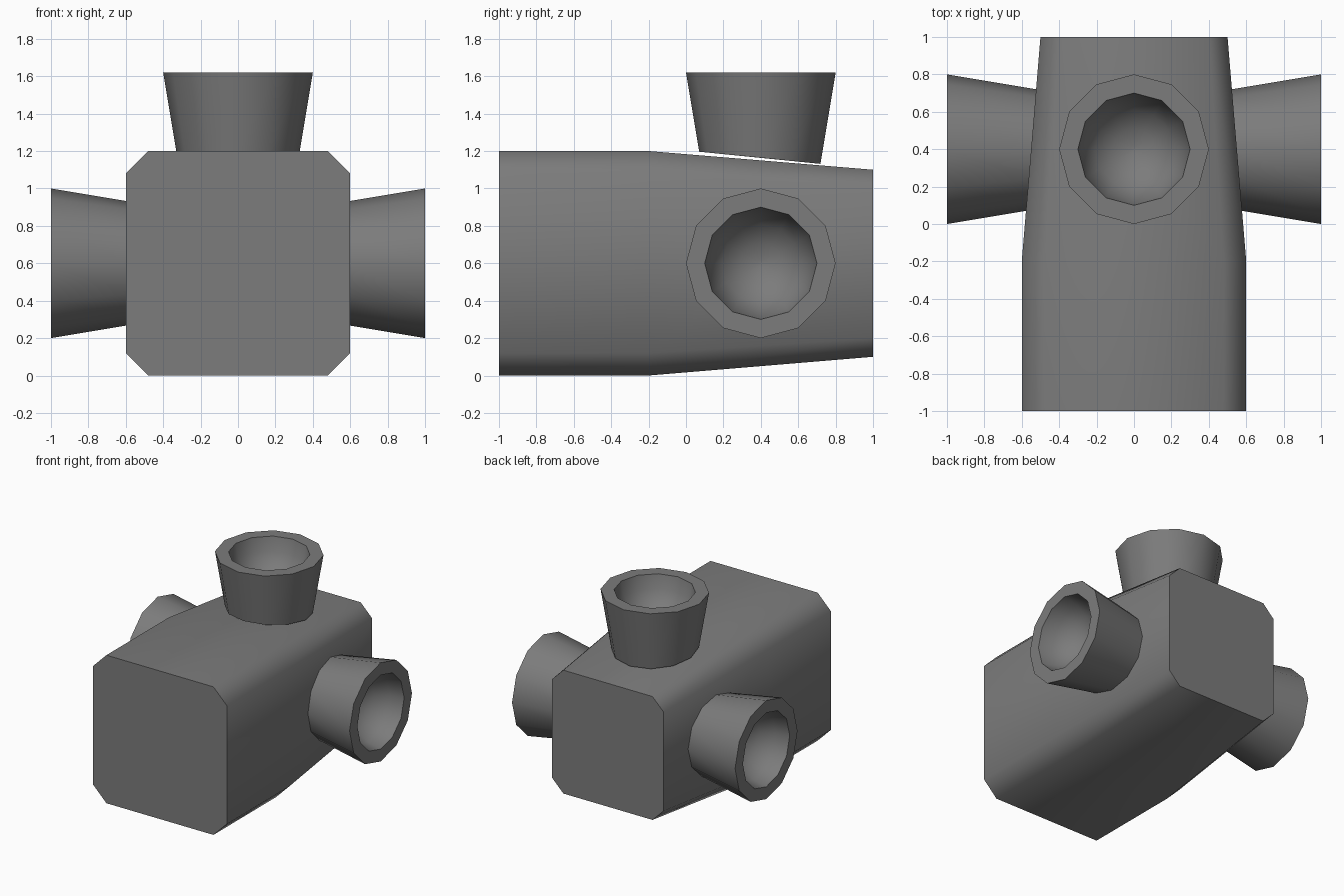
import bpy, bmesh, math
from mathutils import Vector

if "Cube" in bpy.data.objects:
    bpy.data.objects.remove(bpy.data.objects["Cube"])

grey = bpy.data.materials.new("dark grey")
grey.diffuse_color = (0.2, 0.2, 0.2, 1)
grey.use_nodes = True
grey.node_tree.nodes["Principled BSDF"].inputs["Base Color"].default_value = grey.diffuse_color


def loft(name, rings):
    """Skin a list of closed rings and cap both ends."""
    bm = bmesh.new()
    loops = [[bm.verts.new(p) for p in ring] for ring in rings]
    n = len(rings[0])
    for a, b in zip(loops, loops[1:]):
        for i in range(n):
            j = (i + 1) % n
            bm.faces.new((a[i], a[j], b[j], b[i]))
    bm.faces.new(loops[0])
    bm.faces.new(loops[-1])
    bmesh.ops.recalc_face_normals(bm, faces=bm.faces)
    mesh = bpy.data.meshes.new(name)
    bm.to_mesh(mesh)
    bm.free()
    mesh.materials.append(grey)
    obj = bpy.data.objects.new(name, mesh)
    bpy.context.collection.objects.link(obj)
    bpy.ops.object.select_all(action='DESELECT')
    bpy.context.view_layer.objects.active = obj
    obj.select_set(True)
    bpy.ops.object.shade_smooth_by_angle(angle=math.radians(55))
    return obj


def section(y, h):
    """Square section of half-width h with cut corners."""
    c = h * 0.8
    pts = [(h, -c), (h, c), (c, h), (-c, h), (-h, c), (-h, -c), (-c, -h), (c, -h)]
    return [(x, y, z + 0.6) for x, z in pts]


# Body: straight front part, tapered rear part
loft("body", [section(-1, 0.6), section(-0.2, 0.6), section(1, 0.5)])


def nozzle(name, axis, lift=0.0):
    """Flared 12-sided cup whose base follows the tapered body side."""
    w, u = Vector(axis), Vector((0, 1, 0))
    v = w.cross(u)
    centre = Vector((0, 0.4, 0.6)) + w * lift
    angles = [i * math.tau / 12 for i in range(12)]

    def point(a, r, h):
        return centre + (u * math.cos(a) + v * math.sin(a)) * r + w * h

    base = []
    for a in angles:
        h = 0.544 - 0.0324 * math.cos(a)
        base.append(point(a, 0.4 - (1 - h) / 6, h))
    # outer rim, inner rim, then the rounded hollow
    profile = [(0.4, 1.0), (0.3, 1.0), (0.275, 0.89), (0.21, 0.79), (0.11, 0.73), (0.02, 0.71)]
    loft(name, [base] + [[point(a, r, h) for a in angles] for r, h in profile])


# Nozzles on the right, left and top
nozzle("right_nozzle", (1, 0, 0))
nozzle("left_nozzle", (-1, 0, 0))
nozzle("top_nozzle", (0, 0, 1), 0.02)
